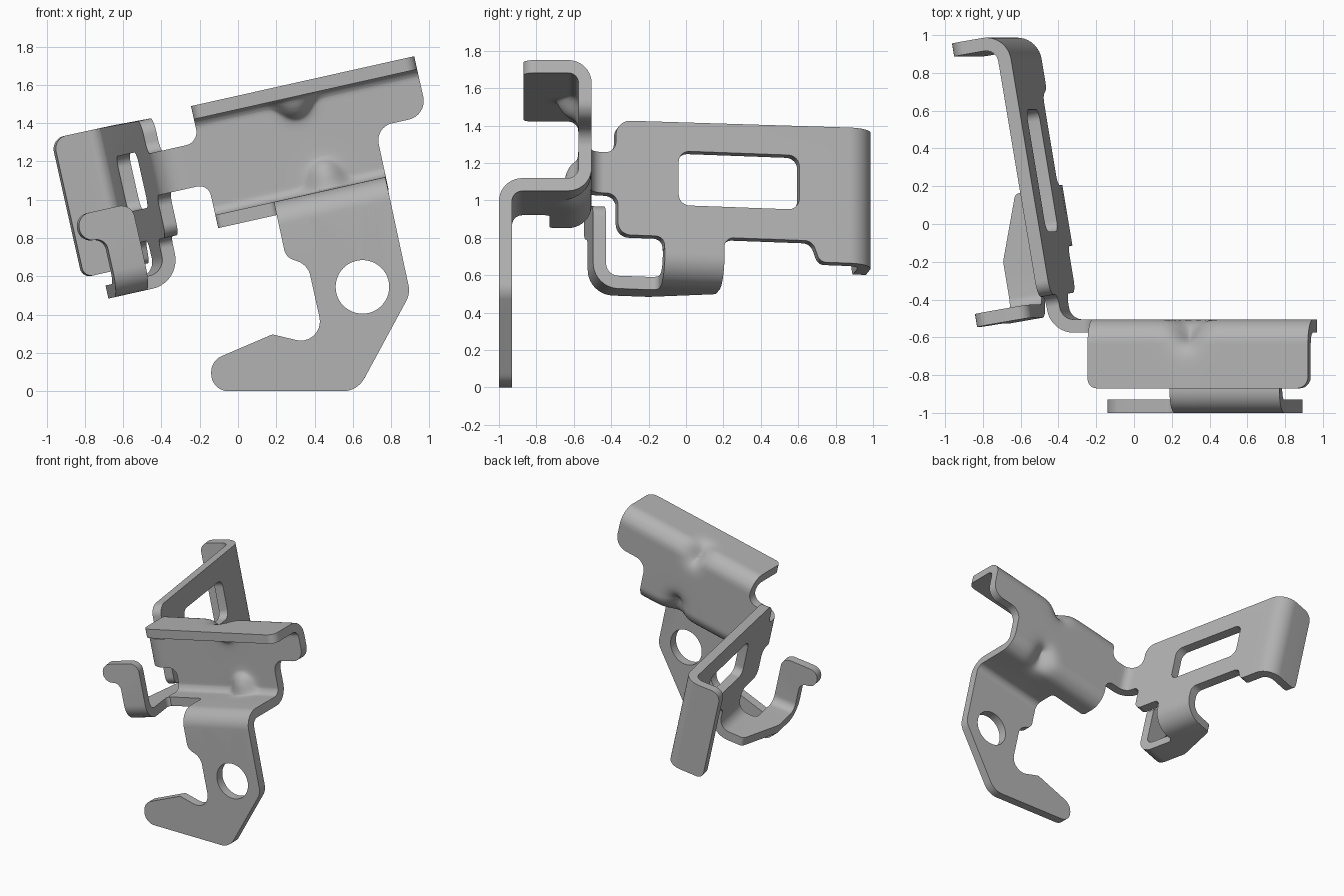
import bpy, bmesh, math
from mathutils import Vector

if "Cube" in bpy.data.objects:
    bpy.data.objects.remove(bpy.data.objects["Cube"])

THICK = 0.07
ARC = 10
TILT = math.radians(12.6)
LEAN = 0.17                      # sideways drift of the arm per unit of depth

# Tilted frame of the bracket
U = Vector((math.cos(TILT), 0, math.sin(TILT)))
V = Vector((-math.sin(TILT), 0, math.cos(TILT)))
Y = Vector((0, 1, 0))
ALONG = (Y - LEAN * U).normalized()
AWAY = (-U - LEAN * Y).normalized()
STRETCH = math.hypot(1, LEAN)

steel = bpy.data.materials.new("steel_grey")
steel.use_nodes = True
GREY = (0.45, 0.45, 0.45, 1)
steel.diffuse_color = GREY
steel.node_tree.nodes["Principled BSDF"].inputs["Base Color"].default_value = GREY


def rounded(points, closed=True):
    """Polyline through (x, y[, radius]) points with arcs at the corners."""
    out, n = [], len(points)
    for i, p in enumerate(points):
        c = Vector(p[:2])
        r = p[2] if len(p) > 2 else 0
        if r == 0 or (not closed and i in (0, n - 1)):
            out.append(c)
            continue
        a = (Vector(points[i - 1][:2]) - c).normalized()
        b = (Vector(points[(i + 1) % n][:2]) - c).normalized()
        half = a.angle(b) / 2
        centre = c + (a + b).normalized() * r / math.sin(half)
        v0 = c + a * r / math.tan(half) - centre
        v1 = c + b * r / math.tan(half) - centre
        w = math.pi - 2 * half
        for k in range(ARC + 1):
            f = k / ARC
            out.append(centre + (v0 * math.sin((1 - f) * w) + v1 * math.sin(f * w)) / math.sin(w))
    return out


class Fold:
    """Bent centre line of a sheet, measured by length."""

    def __init__(self, corners):
        self.poly = rounded(corners, closed=False)
        self.cum = [0]
        for p, q in zip(self.poly, self.poly[1:]):
            self.cum.append(self.cum[-1] + (q - p).length)
        self.base = []
        for i, c in enumerate(corners[:-1]):
            k = i * (ARC + 1)
            self.base.append(self.cum[k] - (self.poly[k] - Vector(c[:2])).length)

    def leg(self, i, d):
        return self.base[i] + d

    def point(self, s):
        k = 0
        while k < len(self.cum) - 2 and s > self.cum[k + 1]:
            k += 1
        f = (s - self.cum[k]) / (self.cum[k + 1] - self.cum[k])
        return self.poly[k].lerp(self.poly[k + 1], f)


def sheet(name, loops, fold, axes, origin=Vector(), dents=()):
    """Cut a flat pattern (across, length), bend it along the fold, thicken it."""
    bm = bmesh.new()
    for loop in loops:
        vs = [bm.verts.new((p.x, p.y, 0)) for p in loop]
        for i, v in enumerate(vs):
            bm.edges.new((vs[i - 1], v))
    bmesh.ops.triangle_fill(bm, edges=bm.edges[:], use_beauty=True)

    def cut(axis, value):
        co, no = Vector(), Vector()
        co[axis], no[axis] = value, 1
        geom = bm.verts[:] + bm.edges[:] + bm.faces[:]
        bmesh.ops.bisect_plane(bm, geom=geom, dist=1e-5, plane_co=co, plane_no=no)

    for s in fold.cum[1:-1]:
        cut(1, s)
    for across, s, _ in dents:
        for k in range(-10, 11):
            cut(0, across + k * 0.021)
            cut(1, s + k * 0.021)
    bmesh.ops.remove_doubles(bm, verts=bm.verts[:], dist=2e-4)
    for v in bm.verts:
        a, s = v.co.x, v.co.y
        p = fold.point(s)
        for across, mid, push in dents:
            fall = math.exp(-((a - across) / 0.08) ** 2 - ((s - mid) / 0.09) ** 2)
            p = p + Vector(push) * fall
        v.co = origin + axes[0] * a + axes[1] * p.x + axes[2] * p.y
    bmesh.ops.recalc_face_normals(bm, faces=bm.faces[:])
    mesh = bpy.data.meshes.new(name)
    bm.to_mesh(mesh)
    bm.free()
    mesh.materials.append(steel)
    ob = bpy.data.objects.new(name, mesh)
    bpy.context.collection.objects.link(ob)
    mod = ob.modifiers.new("thickness", 'SOLIDIFY')
    mod.thickness, mod.offset, mod.use_even_offset = THICK, 0, True
    bpy.ops.object.select_all(action='DESELECT')
    ob.select_set(True)
    bpy.context.view_layer.objects.active = ob
    bpy.ops.object.modifier_apply(modifier=mod.name)
    bpy.ops.object.shade_smooth_by_angle(angle=math.radians(35))
    return ob


# Main bracket: top flange, web, shelf and hanging hook plate
TOP, SHELF, WEB, FRONT = 1.472, 0.889, -0.54, -0.965
body = Fold([(-0.87, TOP), (WEB, TOP, 0.09), (WEB, SHELF, 0.09),
             (FRONT, SHELF, 0.09), (FRONT, -0.4)])


def web(u, v, r=0):
    return (u, body.leg(1, TOP - v), r)


def shelf(u, y, r=0):
    return (u, body.leg(2, WEB - y), r)


def drop(x, z, r=0):
    p = Vector((x, 0, z))
    return (p.dot(U), body.leg(3, SHELF - p.dot(V)), r)


outline = rounded([
    (0.085, 0, 0.05), (1.28, 0, 0.06), web(1.28, 1.19, 0.1), web(1, 1.19, 0.09),
    drop(0.9, 0.51, 0.12), drop(0.624, 0, 0.13), drop(-0.14, 0, 0.09),
    drop(-0.14, 0.16, 0.09), drop(0.18, 0.297, 0.03), drop(0.46, 0.23, 0.1),
    drop(0.365, 0.66, 0.1), drop(0.25, 0.7, 0.07),
    shelf(0.4, -0.73, 0.03), shelf(0.085, -0.73, 0.03),
    web(0.085, 1.09, 0.06), web(0, 1.09), web(0, 1.313), web(0.085, 1.313, 0.07)])
hole = []
for k in range(48):
    t = math.tau * k / 48
    hole.append(Vector(drop(0.65 + 0.14 * math.cos(t), 0.545 + 0.14 * math.sin(t))[:2]))
dents = [(0.617, body.leg(1, 0.02), (-0.06, -0.06)),
         (0.69, body.leg(2, -0.02), (-0.06, 0.06))]
sheet("main_bracket", [outline, hole], body, (U, Y, V), dents=dents)

# Side arm: neck, windowed plate and rear flange
arm = Fold([(0, WEB), (-0.128, WEB, 0.11), (-0.384, 0.967, 0.1), (-0.66, 0.92)])
END = arm.cum[-1]


def side(v, y, r=0):
    return (v, arm.leg(1, (y - WEB) * STRETCH), r)


outline = rounded([
    (1.09, 0), side(1.09, -0.37, 0.06), side(0.865, -0.37, 0.07), side(0.865, -0.12, 0.05),
    side(0.8, -0.12), side(0.8, 0.2), side(0.87, 0.2, 0.05), side(0.87, 0.67, 0.06),
    side(0.755, 0.71, 0.05), (0.755, END, 0.05), (1.5, END, 0.07),
    side(1.49, -0.38, 0.08), side(1.313, -0.38, 0.06), (1.313, 0)])
window = rounded([side(1.038, -0.045, 0.06), side(1.038, 0.6, 0.06),
                  side(1.335, 0.6, 0.06), side(1.335, -0.045, 0.06)])
sheet("side_arm", [outline, window], arm, (V, U, Y))

# Tab curling under the side arm
FLOOR, JOIN = 0.655, -0.22
base = U * -0.2195
curl = Fold([(0, 0.8), (0, FLOOR, 0.12), (0.45, FLOOR)])


def floor(q, t, r=0):
    return (q, curl.leg(1, t), r)


outline = rounded([
    (-0.12, 0), (0.203, 0), floor(0.203, 0.24, 0.03), floor(-0.14, 0.365, 0.05),
    floor(JOIN, 0.365), floor(JOIN, 0.19), floor(-0.12, 0.19, 0.04)])
sheet("lower_tab", [outline], curl, (ALONG, AWAY, V), base)

# Upright finger at the front of the tab
rise = Fold([(JOIN, FLOOR), (-0.436, FLOOR, 0.1), (-0.436, 1.08)])


def stem(t, v, r=0):
    return (t, rise.leg(1, v - FLOOR), r)


outline = rounded([
    (0.19, 0), (0.365, 0), stem(0.365, 0.935, 0.06), stem(0.49, 0.935, 0.07),
    stem(0.49, 1.08, 0.07), stem(0.19, 1.08, 0.07)])
sheet("front_finger", [outline], rise, (AWAY, ALONG, V), base)
